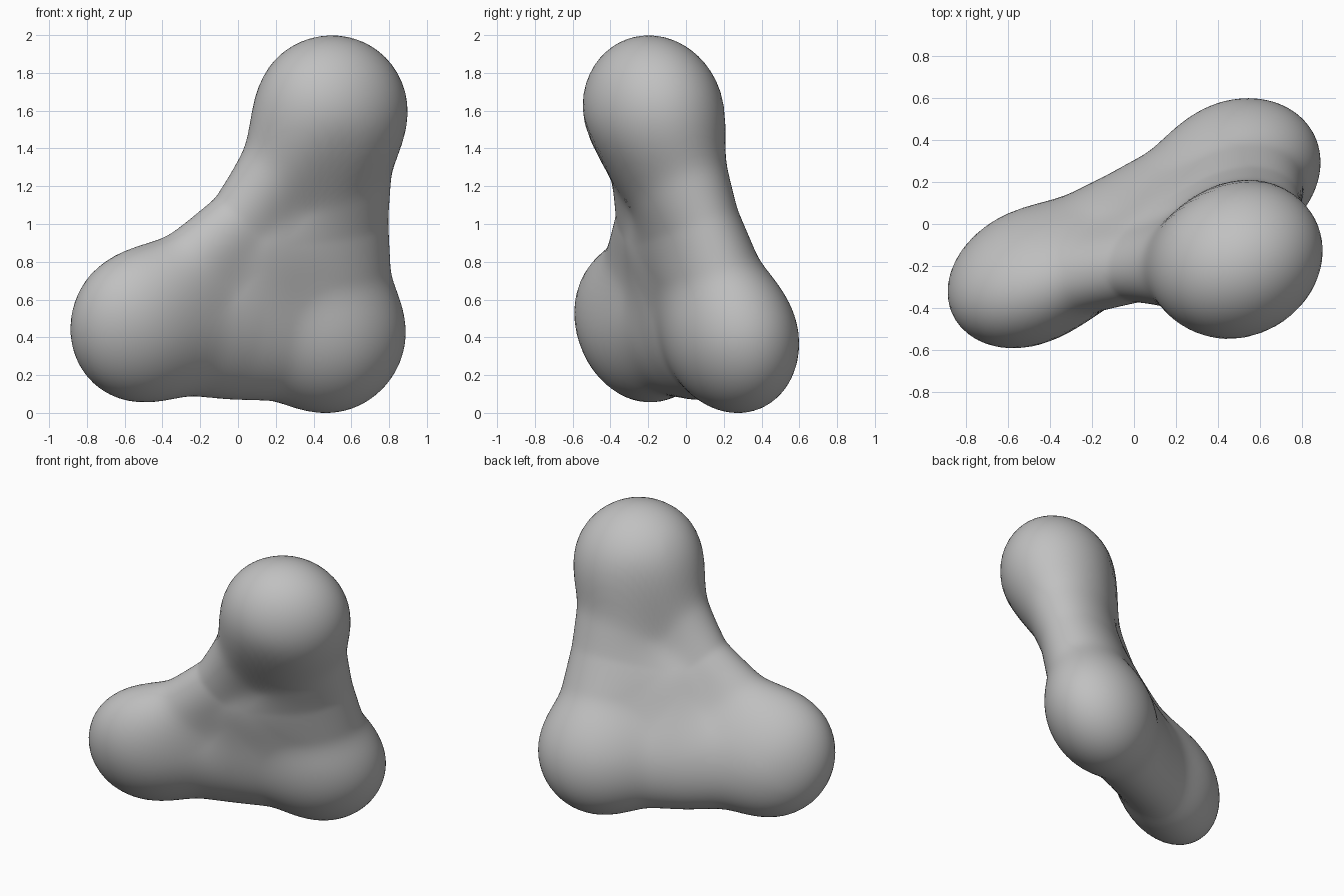
import bpy
import bmesh
from mathutils import Vector

cube = bpy.data.objects.get("Cube")
if cube:
    bpy.data.objects.remove(cube, do_unlink=True)

# Lobes: centre, radius in the plane of the three lobes, radius across it
A = (Vector((0.485, -0.17, 1.578)), 0.413, 0.355)  # upper lobe
B = (Vector((-0.48, -0.25, 0.470)), 0.415, 0.302)  # lower right lobe
C = (Vector((0.485, 0.24, 0.405)), 0.403, 0.327)   # lower left lobe
LOBES = (A, B, C)

# Bridges between lobes: ends, then the two radii at the middle
BRIDGES = ((A, B, 0.155, 0.145), (A, C, 0.325, 0.235), (B, C, 0.380, 0.260))

HUB = (Vector((0.20, -0.04, 0.80)), 0.45, 0.225)   # broad flattened core
NORMAL = (B[0] - A[0]).cross(C[0] - A[0]).normalized()


def ellipsoid(p, centre, flat, thick):
    """Approximate signed distance to a spheroid flattened along NORMAL."""
    d = p - centre
    n = d.dot(NORMAL)
    in_plane = max(d.length_squared - n * n, 0.0)
    return ((in_plane / flat ** 2 + n * n / thick ** 2) ** 0.5 - 1) * 0.34


def bridge(p, a, b, flat, thick):
    """A waisted capsule running from one lobe to another."""
    axis = b[0] - a[0]
    t = min(max((p - a[0]).dot(axis) / axis.length_squared, 0.0), 1.0)
    end = a if t < 0.5 else b
    w = abs(2 * t - 1) ** 1.15
    return ellipsoid(p, a[0] + axis * t,
                     flat + (end[1] * 0.88 - flat) * w,
                     thick + (end[2] * 0.88 - thick) * w)


def soft_min(a, b, blend):
    h = max(blend - abs(a - b), 0.0) / blend
    return min(a, b) - h * h * blend / 4


def field(p):
    ab, ac, bc = (bridge(p, *item) for item in BRIDGES)
    value = soft_min(soft_min(ab, ac, 0.12), bc, 0.12)
    value = soft_min(value, ellipsoid(p, *HUB), 0.16)
    return soft_min(value, min(ellipsoid(p, *lobe) for lobe in LOBES), 0.08)


# Blob body: push each point of a sphere out to the blended surface
bm = bmesh.new()
bmesh.ops.create_icosphere(bm, subdivisions=6, radius=1.0)
for v in bm.verts:
    direction = v.co.normalized()
    inner, outer = 0.0, 1.6
    for _ in range(14):
        middle = (inner + outer) / 2
        if field(HUB[0] + direction * middle) < 0:
            inner = middle
        else:
            outer = middle
    v.co = HUB[0] + direction * inner

# Even out the surface lightly
for _ in range(3):
    bmesh.ops.smooth_vert(bm, verts=bm.verts, factor=0.5,
                          use_axis_x=True, use_axis_y=True, use_axis_z=True)

# Stand on the ground
ground = min(v.co.z for v in bm.verts)
bmesh.ops.translate(bm, verts=bm.verts, vec=(0, 0, -ground))

for f in bm.faces:
    f.smooth = True

mesh = bpy.data.meshes.new("three_lobed_blob")
bm.to_mesh(mesh)
bm.free()
blob = bpy.data.objects.new("three_lobed_blob", mesh)
bpy.context.collection.objects.link(blob)

# Plain grey
grey = bpy.data.materials.new("light_grey")
grey.use_nodes = True
colour = (0.53, 0.53, 0.53, 1.0)
grey.diffuse_color = colour
grey.node_tree.nodes["Principled BSDF"].inputs["Base Color"].default_value = colour
mesh.materials.append(grey)
